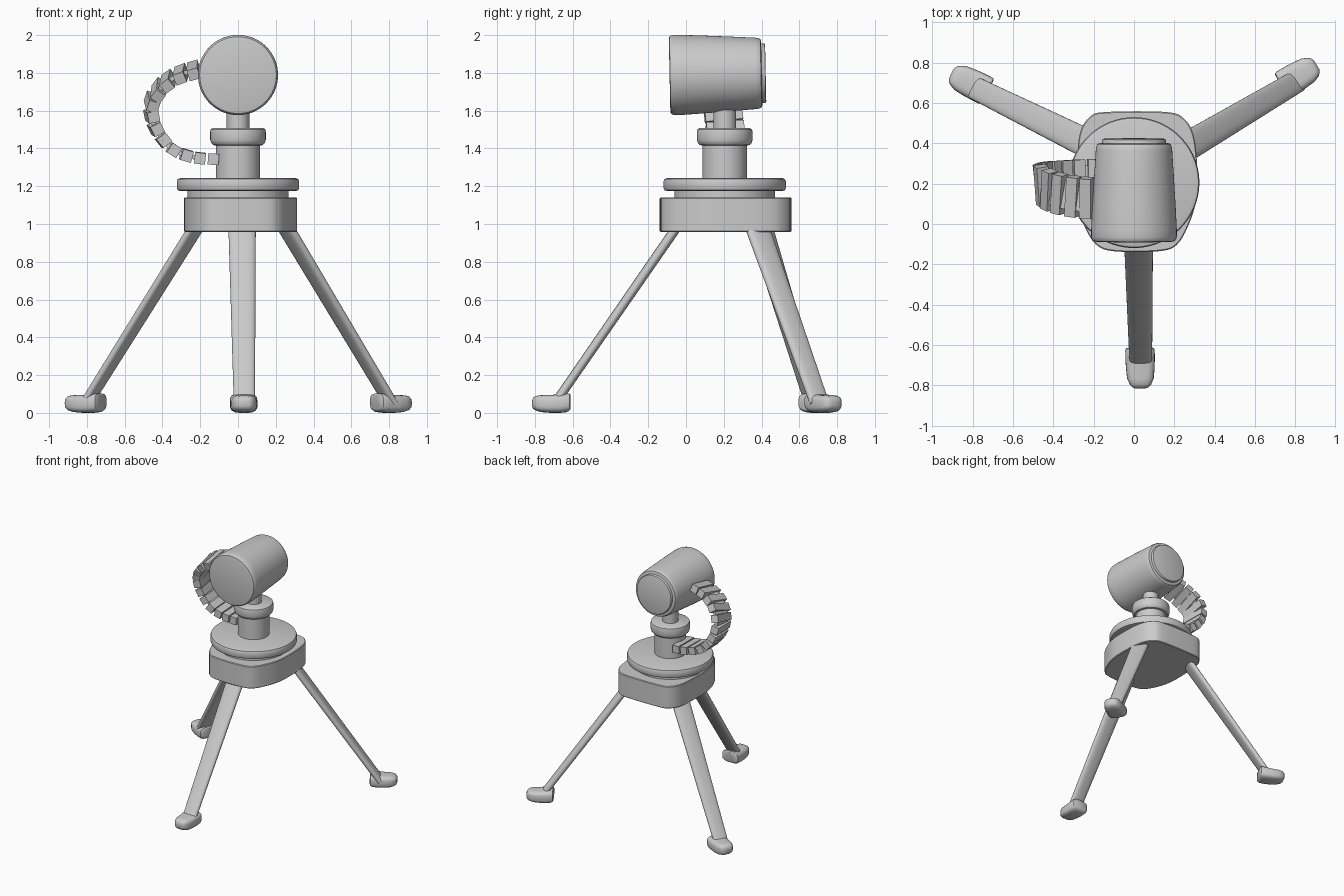
import bpy, bmesh, math
from mathutils import Vector, Matrix

if "Cube" in bpy.data.objects:
    bpy.data.objects.remove(bpy.data.objects["Cube"])

CY = 0.205  # y of the column axis


def finish(name, bm, smooth=True):
    bmesh.ops.recalc_face_normals(bm, faces=bm.faces)
    me = bpy.data.meshes.new(name)
    bm.to_mesh(me)
    bm.free()
    ob = bpy.data.objects.new(name, me)
    bpy.context.collection.objects.link(ob)
    if smooth:
        bpy.ops.object.select_all(action='DESELECT')
        ob.select_set(True)
        bpy.context.view_layer.objects.active = ob
        bpy.ops.object.shade_smooth_by_angle(angle=math.radians(35))
    return ob


def loft(name, rings):
    """Skin a list of equally long closed rings and cap both ends."""
    bm = bmesh.new()
    rows = [[bm.verts.new(p) for p in r] for r in rings]
    n = len(rows[0])
    for a, b in zip(rows, rows[1:]):
        for i in range(n):
            j = (i + 1) % n
            bm.faces.new((a[i], a[j], b[j], b[i]))
    bm.faces.new(rows[0])
    bm.faces.new(rows[-1])
    return finish(name, bm)


def lathe(name, profile, matrix, n=64):
    return loft(name, [[matrix @ Vector((r * math.cos(2 * math.pi * i / n),
                                         r * math.sin(2 * math.pi * i / n), z))
                        for i in range(n)] for r, z in profile])


def oval(c, u, v, a, b, power=0.75, n=28):
    """Rounded cross-section: half sizes a, b along u, v."""
    pts = []
    for i in range(n):
        t = 2 * math.pi * i / n
        co, si = math.cos(t), math.sin(t)
        pts.append(c + u * (a * math.copysign(abs(co) ** power, co))
                   + v * (b * math.copysign(abs(si) ** power, si)))
    return pts


# Turned parts on the column axis
axis = Matrix.Translation((0, CY, 0))
lathe("neck", [(0.06, 1.48), (0.06, 1.66)], axis, 40)
lathe("collar", [(0.115, 1.415), (0.132, 1.418), (0.142, 1.428), (0.147, 1.445),
                 (0.147, 1.49), (0.144, 1.501), (0.135, 1.507)], axis)
lathe("column", [(0.117, 1.20), (0.117, 1.43)], axis)
lathe("turntable", [(0.305, 1.175), (0.319, 1.179), (0.324, 1.19), (0.324, 1.225),
                    (0.319, 1.238), (0.305, 1.243)], axis, 80)
lathe("turntable_bearing", [(0.267, 1.12), (0.267, 1.185)], axis)

# Head: tapered drum lying along y
tilt = Matrix.Translation((0, -0.087, 1.788)) @ Matrix.Rotation(math.radians(-90 + 1.2), 4, 'X')
lathe("head", [(0.192, 0.0), (0.203, 0.003), (0.209, 0.011), (0.212, 0.025), (0.212, 0.06),
               (0.206, 0.18), (0.197, 0.33), (0.189, 0.455), (0.186, 0.473),
               (0.180, 0.484), (0.168, 0.488)], tilt)
lathe("head_rear_cap", [(0.158, 0.46), (0.158, 0.502), (0.155, 0.507), (0.149, 0.509)], tilt)

# Base block: rounded plan, smoothed by a closed curve through a few points
plan = [(-0.10, -0.135), (0.12, -0.135), (0.21, -0.105), (0.268, -0.01), (0.308, 0.12),
        (0.312, 0.30), (0.295, 0.44), (0.25, 0.52), (0.16, 0.555), (-0.14, 0.555),
        (-0.22, 0.53), (-0.268, 0.45), (-0.282, 0.30), (-0.282, 0.13), (-0.25, 0.0),
        (-0.19, -0.10)]


def catmull(pts, k, t):
    p0, p1, p2, p3 = pts[k:k + 4]
    return 0.5 * (2 * p1 + (p2 - p0) * t + (2 * p0 - 5 * p1 + 4 * p2 - p3) * t * t
                  + (3 * p1 - p0 - 3 * p2 + p3) * t ** 3)


P = [Vector(p) for p in plan]
loop = P[-1:] + P + P[:2]
outline = [catmull(loop, k, s / 4) for k in range(len(P)) for s in range(4)]
mid = Vector((0.015, 0.21))


def plan_ring(scale, z):
    return [(mid + (p - mid) * scale).to_3d() + Vector((0, 0, z)) for p in outline]


loft("base", [plan_ring(0.985, 0.958), plan_ring(1, 0.963),
              plan_ring(1, 1.136), plan_ring(0.985, 1.141)])

# Legs and feet: top point, bottom point, outer toe tip
Z = Vector((0, 0, 1))
legs = {
    "front": ((0.022, -0.065, 0.96), (0.033, -0.66, 0.10), (0.033, -0.815)),
    "left": ((-0.235, 0.40, 0.96), (-0.772, 0.665, 0.10), (-0.905, 0.745)),
    "right": ((0.265, 0.385, 0.96), (0.78, 0.69, 0.10), (0.905, 0.788)),
}
# distance back from the toe tip, half width, bottom z, top z
foot_sections = [(0.0, 0.025, 0.035, 0.065), (0.006, 0.04, 0.022, 0.08),
                 (0.02, 0.053, 0.012, 0.09), (0.05, 0.066, 0.004, 0.094),
                 (0.10, 0.071, 0.0, 0.095), (0.15, 0.073, 0.0, 0.10),
                 (0.185, 0.073, 0.004, 0.104), (0.198, 0.07, 0.012, 0.102),
                 (0.203, 0.062, 0.02, 0.095)]
for side, (top, bot, tip) in legs.items():
    top, bot = Vector(top), Vector(bot)
    d = (bot - top).normalized()
    out = Vector((d.x, d.y, 0)).normalized()
    u = out.cross(Z)
    v = d.cross(u)
    loft(side + "_leg", [oval(top - d * 0.06, u, v, 0.073, 0.026),
                         oval(bot + d * 0.06, u, v, 0.056, 0.024)])
    tip = Vector((tip[0], tip[1], 0))
    loft(side + "_foot", [oval(tip - out * s + Z * (z0 + z1) / 2, u, Z, w, (z1 - z0) / 2, 0.6)
                          for s, w, z0, z1 in foot_sections])

# Cable chain: separate links along a curved path (x, y, z)
path = [Vector(p) for p in [
    (-0.17, 0.13, 1.83), (-0.235, 0.13, 1.813), (-0.32, 0.14, 1.785), (-0.40, 0.16, 1.73),
    (-0.455, 0.19, 1.645), (-0.455, 0.20, 1.565), (-0.42, 0.21, 1.48), (-0.345, 0.215, 1.395),
    (-0.24, 0.22, 1.355), (-0.13, 0.22, 1.343), (-0.05, 0.22, 1.34)]]
dense = [catmull(path, k, s / 20) for k in range(len(path) - 3) for s in range(20)]
dense.append(path[-2])
dist = [0.0]
for a, b in zip(dense, dense[1:]):
    dist.append(dist[-1] + (b - a).length)
LINKS = 12
bm = bmesh.new()
for i in range(LINKS):
    f = i / (LINKS - 1)
    k = min(range(len(dist)), key=lambda q: abs(dist[q] - f * dist[-1]))
    c = dense[k]
    t = (dense[min(k + 2, len(dense) - 1)] - dense[max(k - 2, 0)]).normalized()
    w = Vector((-0.12 * math.sin(math.pi * f), 1, 0.22 * (1 - f)))
    w = (w - t * w.dot(t)).normalized()
    h = t.cross(w)
    m = Matrix((t, w, h)).transposed().to_4x4()
    m.translation = c
    bmesh.ops.create_cube(bm, size=1, matrix=m @ Matrix.Diagonal((0.058, 0.2, 0.06, 1)))
# thin inner strip that joins the links
n = Vector((0, 1, 0))
rows = []
for c, q in zip(dense[::8], dense[1::8]):
    h = (q - c).normalized().cross(n)
    rows.append([bm.verts.new(c + n * a + h * b)
                 for a, b in ((-0.07, -0.012), (0.07, -0.012), (0.07, 0.012), (-0.07, 0.012))])
for a, b in zip(rows, rows[1:]):
    for i in range(4):
        j = (i + 1) % 4
        bm.faces.new((a[i], a[j], b[j], b[i]))
bm.faces.new(rows[0])
bm.faces.new(rows[-1])
finish("cable_chain", bm, smooth=False)
